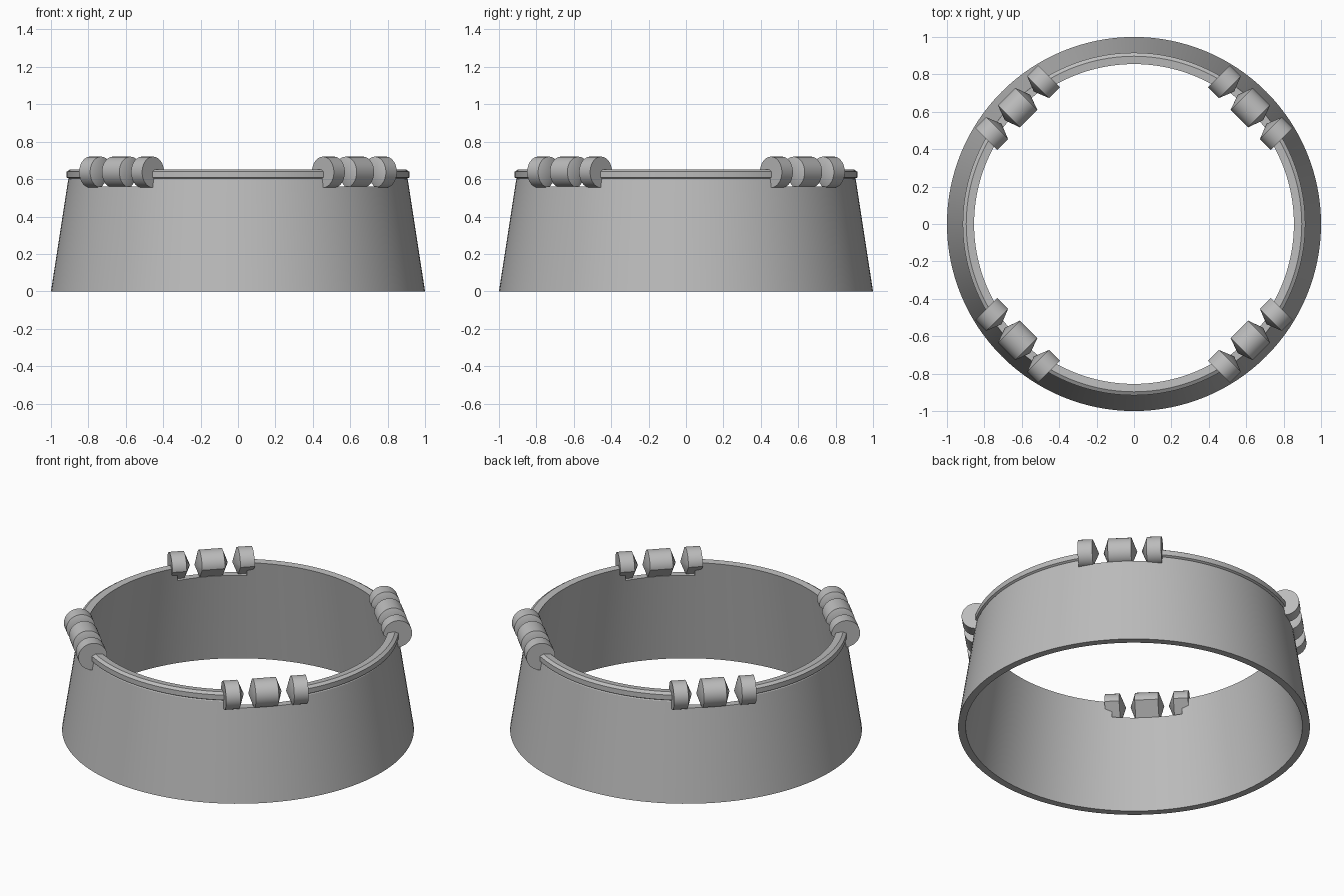
import bpy, bmesh, math
from mathutils import Matrix, Vector

if "Cube" in bpy.data.objects:
    bpy.data.objects.remove(bpy.data.objects["Cube"], do_unlink=True)

grey = bpy.data.materials.new("plain_grey")
grey.use_nodes = True
grey.diffuse_color = (0.5, 0.5, 0.5, 1)
grey.node_tree.nodes["Principled BSDF"].inputs["Base Color"].default_value = (0.5, 0.5, 0.5, 1)


def make_object(name, bm):
    bmesh.ops.recalc_face_normals(bm, faces=bm.faces)
    mesh = bpy.data.meshes.new(name)
    bm.to_mesh(mesh)
    bm.free()
    mesh.materials.append(grey)
    obj = bpy.data.objects.new(name, mesh)
    bpy.context.collection.objects.link(obj)
    return obj


def smooth(obj):
    bpy.ops.object.select_all(action='DESELECT')
    obj.select_set(True)
    bpy.context.view_layer.objects.active = obj
    bpy.ops.object.shade_smooth_by_angle(angle=math.radians(25))


def bridge(bm, a, b):
    n = len(a)
    for i in range(n):
        bm.faces.new((a[i], a[(i + 1) % n], b[(i + 1) % n], b[i]))


def lathe(name, profile, steps=128):
    bm = bmesh.new()
    rings = []
    for i in range(steps):
        t = math.tau * i / steps
        rings.append([bm.verts.new((r * math.cos(t), r * math.sin(t), z)) for r, z in profile])
    for i in range(steps):
        bridge(bm, rings[i], rings[(i + 1) % steps])
    return make_object(name, bm)


# Each hinge frame: x along the hinge pin, y outward, z up
HINGE_R, HINGE_Z, KNUCKLE_R = 0.88, 0.637, 0.083
frames = [Matrix.Rotation(math.radians(45 + 90 * k), 4, 'Z')
          @ Matrix.Translation((HINGE_R, 0, HINGE_Z))
          @ Matrix.Rotation(math.radians(-90), 4, 'Z') for k in range(4)]

# Tapered hollow wall with a beaded top rim
wall = lathe("tapered_ring_wall", [
    (1.0, 0), (0.908, 0.597), (0.904, 0.602), (0.916, 0.609), (0.916, 0.64),
    (0.897, 0.652), (0.855, 0.648), (0.957, 0)])

# Notches in the rim under the hinges
bm = bmesh.new()
for frame in frames:
    bmesh.ops.create_cube(bm, size=1, matrix=frame @ Matrix.Translation((0, 0, 0.024))
                          @ Matrix.Diagonal((0.4, 0.3, 0.2, 1)))
cutter = make_object("notch_cutter", bm)
cutter.hide_render = True
mod = wall.modifiers.new("notches", 'BOOLEAN')
mod.operation = 'DIFFERENCE'
mod.solver = 'EXACT'
mod.object = cutter
bpy.context.view_layer.objects.active = wall
bpy.ops.object.modifier_apply(modifier=mod.name)
bpy.data.objects.remove(cutter, do_unlink=True)
smooth(wall)

# Knuckle section: round, with a straight slope on the inner underside
section = [(KNUCKLE_R * math.cos(a), KNUCKLE_R * math.sin(a))
           for a in (math.radians(-90 + 270 * i / 36) for i in range(37))]


def knuckle(name, frame, start, end, tips):
    """Straight barrel from start to end, with a cone point at each tip given."""
    bm = bmesh.new()
    ends = [[bm.verts.new(frame @ Vector((x, y, z))) for y, z in section] for x in (start, end)]
    bridge(bm, *ends)
    for ring, tip in zip(ends, tips):
        if tip is None:
            bm.faces.new(ring)
        else:
            apex = bm.verts.new(frame @ Vector((tip, 0, 0)))
            for i in range(len(ring)):
                bm.faces.new((ring[i], ring[(i + 1) % len(ring)], apex))
    smooth(make_object(name, bm))


# Three knuckles at each of the four corners
corners = ("back_left", "back_right", "front_right", "front_left")
for corner, frame in zip(corners, frames):
    knuckle(corner + "_middle_knuckle", frame, -0.066, 0.066, (-0.096, 0.096))
    for side, label in ((1, "first"), (-1, "second")):
        knuckle(f"{corner}_{label}_outer_knuckle", frame,
                side * 0.155, side * 0.238, (side * 0.122, None))
